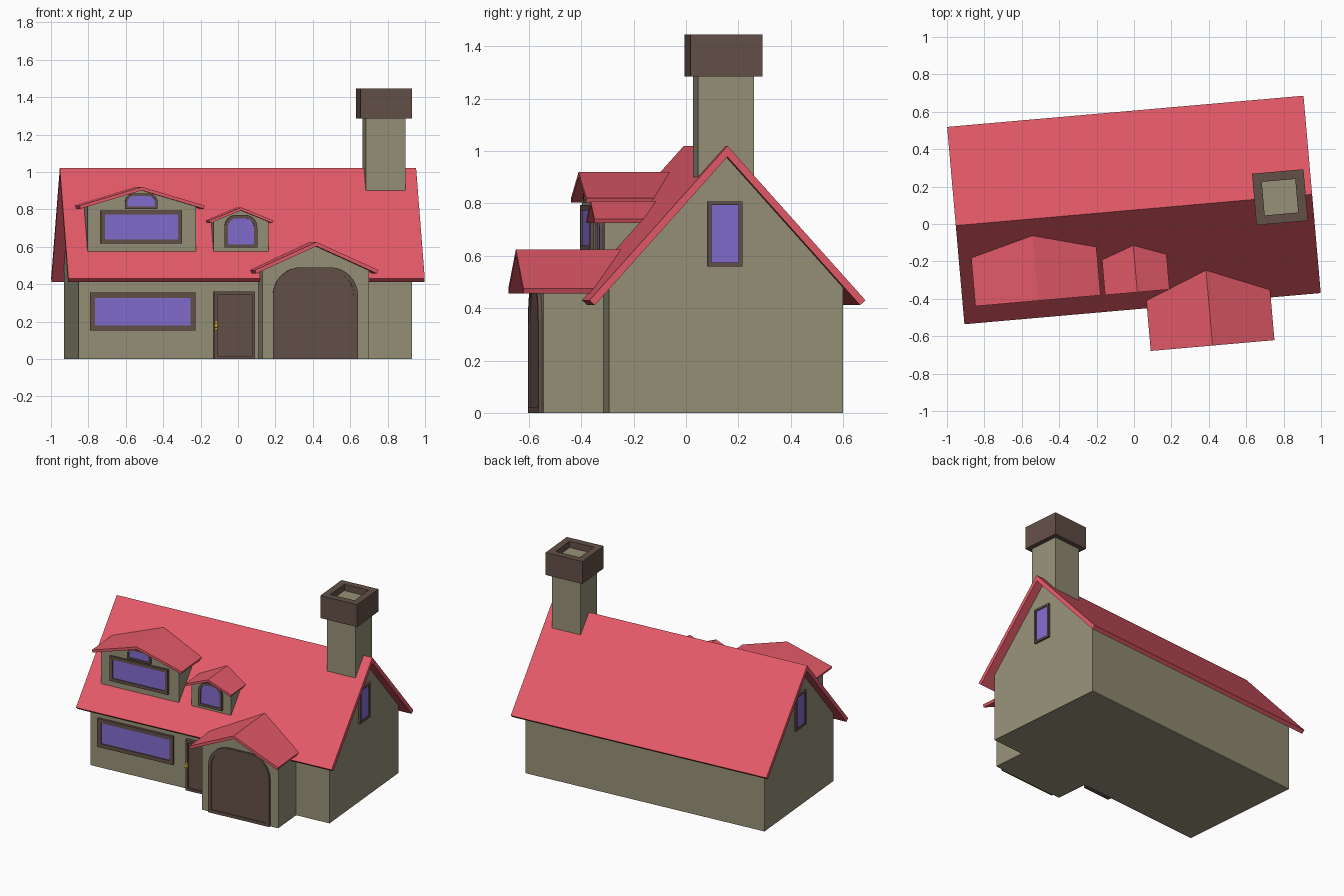
import bpy, bmesh, math

if "Cube" in bpy.data.objects:
    bpy.data.objects.remove(bpy.data.objects["Cube"])

TURN = math.radians(5)          # the whole house stands slightly turned


def material(name, rgb):
    m = bpy.data.materials.new(name)
    m.diffuse_color = (*rgb, 1)
    m.use_nodes = True
    m.node_tree.nodes["Principled BSDF"].inputs["Base Color"].default_value = m.diffuse_color
    return m


WALL = material("wall", (0.305, 0.283, 0.188))
ROOF = material("roof", (0.77, 0.102, 0.138))
WOOD = material("wood", (0.127, 0.08, 0.065))
GLASS = material("glass", (0.223, 0.15, 0.61))
BRASS = material("brass", (0.75, 0.5, 0.04))

# profile (p, q) at depth d along the named axis
PLACE = {"x": lambda p, q, d: (d, p, q),
         "y": lambda p, q, d: (p, d, q),
         "z": lambda p, q, d: (p, q, d)}


def finish(bm, name, mat):
    bmesh.ops.recalc_face_normals(bm, faces=bm.faces)
    me = bpy.data.meshes.new(name)
    bm.to_mesh(me)
    bm.free()
    me.materials.append(mat)
    ob = bpy.data.objects.new(name, me)
    ob.rotation_euler.z = TURN
    bpy.context.collection.objects.link(ob)
    return ob


def prism(name, pts, axis, a, b, mat):
    bm = bmesh.new()
    rows = [[bm.verts.new(PLACE[axis](p, q, d)) for p, q in pts] for d in (a, b)]
    n = len(pts)
    for row in rows:
        bm.faces.new(row)
    for i in range(n):
        j = (i + 1) % n
        bm.faces.new((rows[0][i], rows[0][j], rows[1][j], rows[1][i]))
    return finish(bm, name, mat)


def ring(name, outer, inner, axis, a, b, mat):
    bm = bmesh.new()
    loops = [[bm.verts.new(PLACE[axis](p, q, d)) for p, q in pts]
             for pts, d in ((outer, a), (outer, b), (inner, b), (inner, a))]
    n = len(outer)
    for k in range(4):
        r, s = loops[k], loops[(k + 1) % 4]
        for i in range(n):
            j = (i + 1) % n
            bm.faces.new((r[i], r[j], s[j], s[i]))
    return finish(bm, name, mat)


def rect(c, half, z0, z1, r=0.0, n=8):
    """Rectangle whose two top corners may be rounded."""
    pts = [(c - half, z0), (c + half, z0)]
    if r <= 0:
        return pts + [(c + half, z1), (c - half, z1)]
    for side, arc in ((1, range(n + 1)), (-1, range(n, -1, -1))):
        for i in arc:
            t = math.pi / 2 * i / n
            pts.append((c + side * (half - r + r * math.cos(t)), z1 - r + r * math.sin(t)))
    return pts


def framed(name, c, half, z0, z1, t, axis, wall, out, fill, r=0.0, depth=0.014):
    """Frame standing proud of a wall, with a pane or panel set into it."""
    outer = rect(c, half, z0, z1, r)
    inner = rect(c, half - t, z0 + t, z1 - t, r - t if r else 0)
    ring(name + "_frame", outer, inner, axis, wall - out * 0.01, wall + out * depth, WOOD)
    prism(name + "_panel", inner, axis, wall - out * 0.01, wall + out * depth * 0.5, fill)


def gable_roof(name, c, half, ridge, eave, t, axis, a, b):
    h = ridge - eave
    L = math.hypot(h, half)
    ix, iz, ia = half - t * h / L, eave - t * half / L, ridge - t * L / half
    prism(name, [(c - half, eave), (c, ridge), (c + half, eave),
                 (c + ix, iz), (c, ia), (c - ix, iz)], axis, a, b, ROOF)
    return ia, h / half


def gable_walls(name, c, half, z0, under, axis, a, b):
    apex, slope = under[0] + 0.004, under[1]
    side = apex - slope * half
    prism(name, [(c - half, z0), (c + half, z0), (c + half, side), (c, apex),
                 (c - half, side)], axis, a, b, WALL)


# Main house
CY = 0.0747
under = gable_roof("main_roof", CY, 0.5295, 1.02, 0.43, 0.028, "x", -0.95, 0.9625)
gable_walls("main_walls", CY, 0.448, 0, under, "x", -0.889, 0.9005)

# Gable end windows, left and right
for side, x, out in (("left", -0.889, -1), ("right", 0.9005, 1)):
    framed(side + "_gable_window", CY - 0.005, 0.066, 0.56, 0.808, 0.014, "x", x, out, GLASS)

# Chimney
prism("chimney_shaft", [(0.79 + sx * 0.107, CY + sy * 0.107)
                        for sx, sy in ((-1, -1), (1, -1), (1, 1), (-1, 1))],
      "z", 0.8, 1.40, WALL)
ring("chimney_cap", rect(0.79, 0.138, CY - 0.138, CY + 0.138),
     rect(0.79, 0.09, CY - 0.09, CY + 0.09), "z", 1.285, 1.445, WOOD)

# Garage wing
under = gable_roof("garage_roof", 0.362, 0.332, 0.625, 0.475, 0.02, "y", -0.684, -0.275)
gable_walls("garage_walls", 0.364, 0.286, 0, under, "y", -0.604, -0.34)
framed("garage_door", 0.362, 0.228, 0, 0.49, 0.022, "y", -0.604, -1, WOOD, r=0.15)

# Dormers
under = gable_roof("large_dormer_roof", -0.547, 0.336, 0.92, 0.82, 0.018, "y", -0.364, -0.01)
gable_walls("large_dormer_walls", -0.545, 0.291, 0.57, under, "y", -0.325, -0.03)
framed("large_dormer_window", -0.548, 0.218, 0.617, 0.795, 0.022, "y", -0.325, -1, GLASS)
framed("large_dormer_top_window", -0.548, 0.087, 0.803, 0.884, 0.013, "y", -0.325, -1, GLASS, r=0.045)

under = gable_roof("small_dormer_roof", -0.014, 0.173, 0.81, 0.74, 0.015, "y", -0.365, -0.105)
gable_walls("small_dormer_walls", -0.012, 0.148, 0.57, under, "y", -0.325, -0.13)
framed("small_dormer_window", -0.014, 0.088, 0.595, 0.77, 0.018, "y", -0.325, -1, GLASS, r=0.065)

# Ground floor window and entry door
framed("front_window", -0.545, 0.283, 0.152, 0.354, 0.027, "y", -0.376, -1, GLASS)
framed("entry_door", -0.053, 0.11, 0, 0.36, 0.017, "y", -0.374, -1, WOOD, depth=0.026)

# Door handle: plate and knob
prism("handle_plate", rect(-0.153, 0.007, 0.16, 0.2), "y", -0.395, -0.404, BRASS)
bm = bmesh.new()
bmesh.ops.create_uvsphere(bm, u_segments=12, v_segments=8, radius=0.011)
bmesh.ops.translate(bm, verts=bm.verts, vec=(-0.153, -0.413, 0.178))
finish(bm, "door_knob", BRASS)
